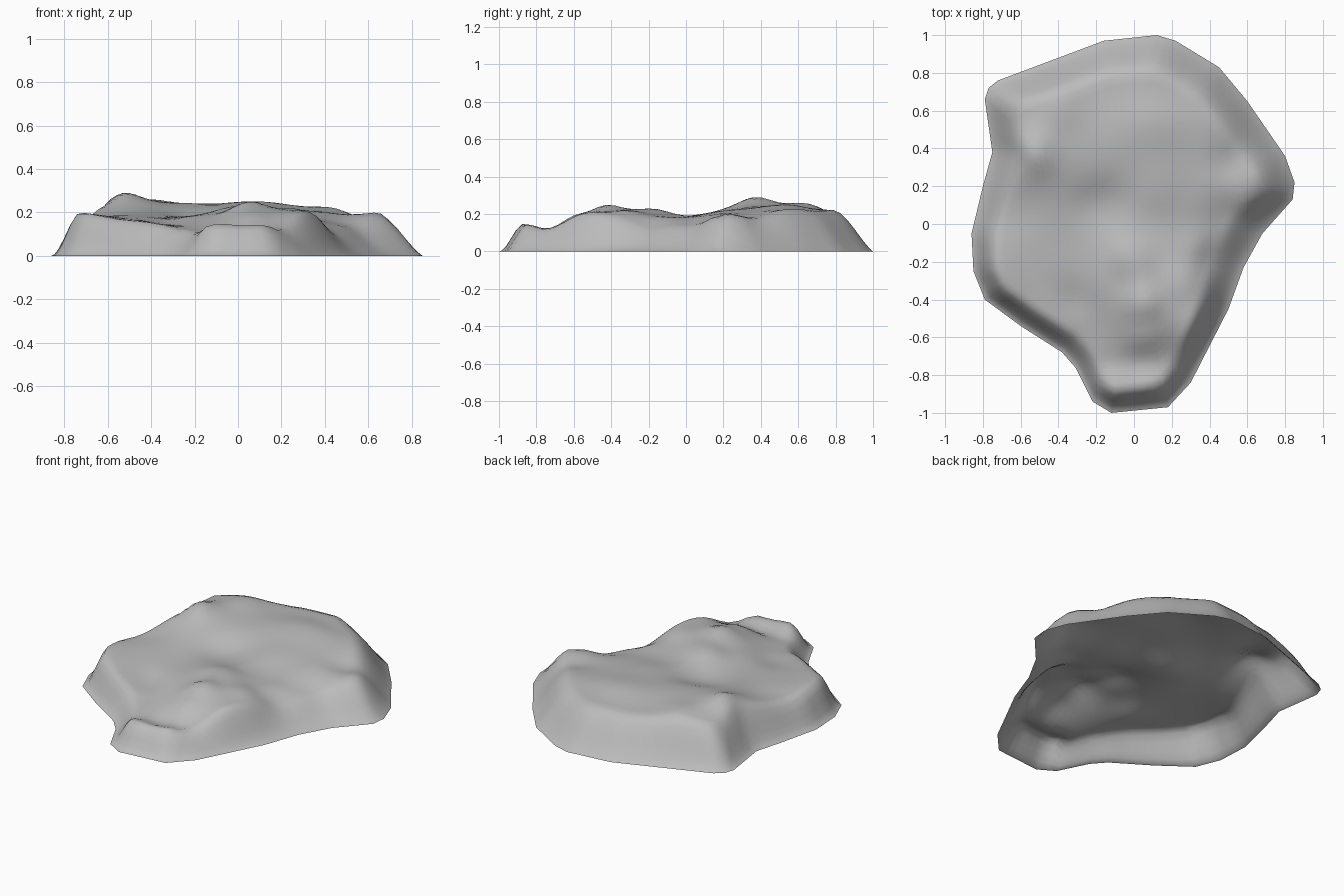
import bpy, bmesh, math
from mathutils import Vector, Matrix
from mathutils.geometry import intersect_point_line

default_cube = bpy.data.objects.get("Cube")
if default_cube:
    bpy.data.objects.remove(default_cube, do_unlink=True)

# Ground outline of the rock, counter-clockwise, in hundredths
OUTLINE = [(12, 100), (-16, 97), (-40, 88), (-72, 76), (-77, 72), (-79, 66), (-75, 38),
           (-80, 20), (-86, -5), (-85, -25), (-79, -40), (-60, -54), (-38, -68), (-31, -76),
           (-22, -94), (-12, -100), (18, -97), (30, -84), (50, -45), (58, -23),
           (68, -5), (84, 13), (85, 22), (80, 36), (60, 65), (45, 83), (22, 97)]

# Lumps and hollows of the upper surface: x, y and height, in hundredths
HEIGHTS = [(-11, -87, 15), (11, -87, 15), (-13, -74, 11), (0, -74, 11), (14, -74, 12),
           (5, -58, 20), (5, -43, 25), (27, -50, 21), (25, -32, 22), (-20, -58, 13),
           (-46, -49, 16), (-30, -42, 14), (-14, -32, 19), (-74, -27, 20), (-55, -20, 18),
           (-30, -10, 18), (0, -20, 23), (53, -18, 11), (43, -18, 12), (32, -14, 18),
           (53, 0, 13), (63, 21, 20), (52, 34, 18), (40, 20, 20), (-17, 8, 17),
           (10, 1, 19), (15, 22, 22), (-54, 38, 29), (-64, 38, 23), (-42, 60, 26),
           (-70, 52, 20), (-70, 8, 18), (-25, 35, 24), (10, 50, 25), (45, 50, 22),
           (15, 80, 22), (-20, 80, 22), (-55, 70, 23)]

rim = [Vector((x, y, 0)) / 100 for x, y in OUTLINE]
lumps = [Vector(p) / 100 for p in HEIGHTS]
centre = Vector((0, -0.05, 0))


def rim_distance(point):
    """Shortest distance from a ground point to the outline."""
    nearest = []
    for a, b in zip(rim, rim[1:] + rim[:1]):
        hit, along = intersect_point_line(point, a, b)
        closest = a.lerp(b, min(max(along, 0), 1))
        nearest.append((point - closest).length)
    return min(nearest)


def plateau(point):
    """Height of a plane fitted to the lumps around a ground point."""
    fit = Matrix.Diagonal((0, 1, 1))
    target = Vector((0, 0, 0))
    for lump in lumps:
        gap = lump - point
        weight = (gap.xy.length_squared + 0.003) ** -2
        row = Vector((1, gap.x, gap.y))
        for i in range(3):
            fit[i] += weight * row[i] * row
        target += weight * lump.z * row
    height = (fit.inverted() @ target)[0]
    return min(max(height, 0.1), 0.3)


def surface(point):
    """Lift a ground point onto the rock; the front left has the steeper bank."""
    lean = min(max(point.x + point.y, -1), 1)
    edge = min(rim_distance(point) / (0.17 + 0.045 * lean), 1)
    shoulder = math.sin(edge * math.pi / 2)
    flare = edge * edge * (3 - 2 * edge)
    bank = flare + (shoulder - flare) * (1 + lean) / 4
    return Vector((point.x, point.y, plateau(point) * bank))


# Split each outline edge, then shrink the loop towards the centre
loop = []
for a, b in zip(rim, rim[1:] + rim[:1]):
    parts = max(1, round((b - a).length / 0.06))
    loop += [a.lerp(b, i / parts) for i in range(parts)]

RINGS = 24
bm = bmesh.new()
rows = []
for ring in range(RINGS):
    inset = (ring / RINGS) ** 1.3
    rows.append([bm.verts.new(surface(p.lerp(centre, inset))) for p in loop])
top = bm.verts.new(surface(centre))

count = len(loop)
for i in range(count):
    j = (i + 1) % count
    for outer, inner in zip(rows, rows[1:]):
        bm.faces.new((outer[i], outer[j], inner[j], inner[i]))
    bm.faces.new((rows[-1][i], rows[-1][j], top))

# Open-bottomed shell with smooth shading
mesh = bpy.data.meshes.new("rock_shell")
bm.to_mesh(mesh)
bm.free()
for face in mesh.polygons:
    face.use_smooth = True
rock = bpy.data.objects.new("rock_shell", mesh)
bpy.context.collection.objects.link(rock)

# Plain grey stone
stone = bpy.data.materials.new("stone_grey")
stone.use_nodes = True
colour = (0.5, 0.5, 0.5, 1)
stone.diffuse_color = colour
stone.node_tree.nodes["Principled BSDF"].inputs["Base Color"].default_value = colour
mesh.materials.append(stone)
